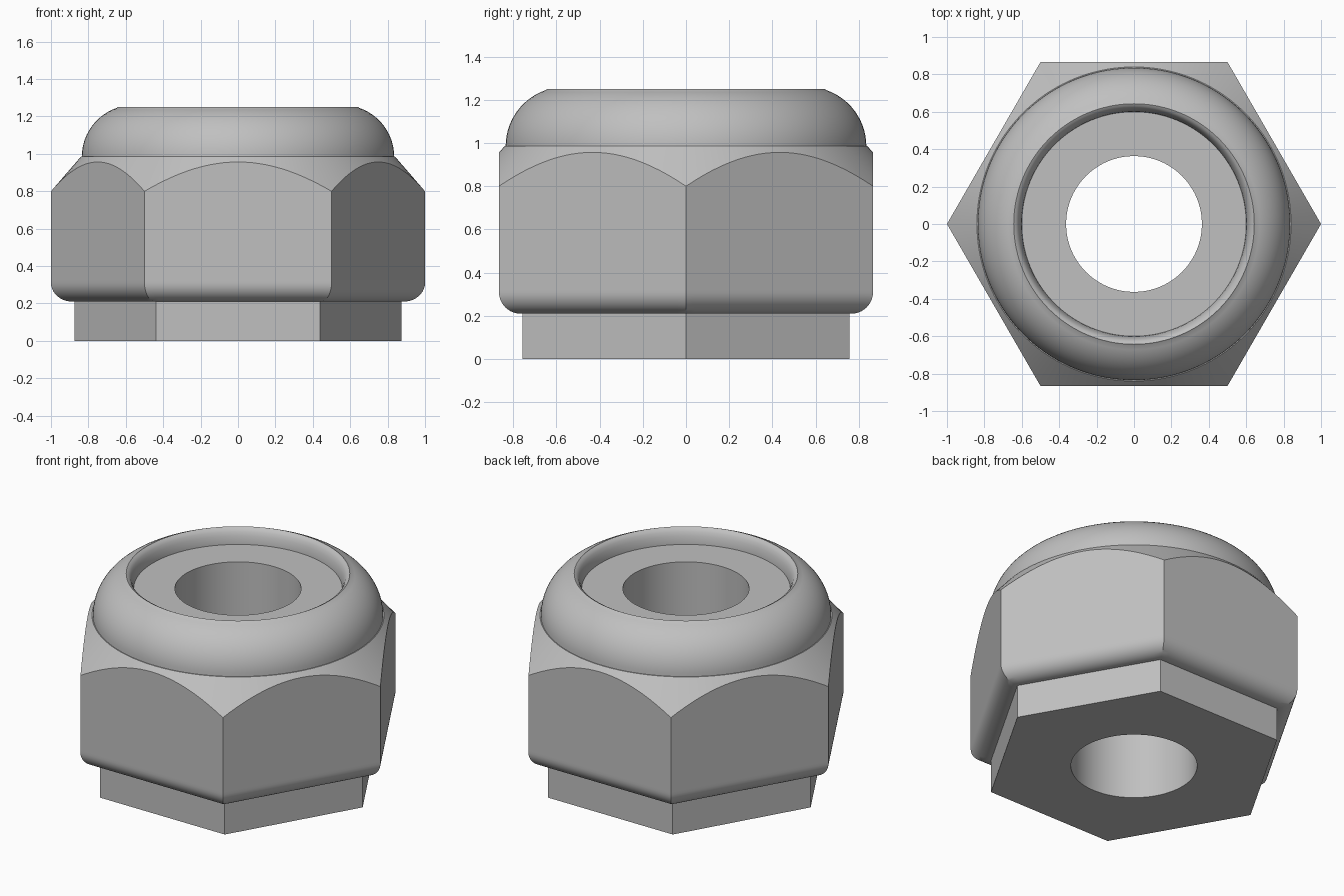
import bpy, bmesh, math

if "Cube" in bpy.data.objects:
    bpy.data.objects.remove(bpy.data.objects["Cube"], do_unlink=True)

SEGMENTS = 144          # divisible by 6, so every hexagon corner gets a vertex
HOLE = 0.363            # bore radius
FLAT = math.sqrt(3) / 2  # centre to flat of the main hexagon
SHOULDER = 0.985        # height where the crown meets the body

steel = bpy.data.materials.new("grey steel")
colour = (0.527, 0.527, 0.527, 1.0)
steel.diffuse_color = colour
steel.use_nodes = True
steel.node_tree.nodes["Principled BSDF"].inputs["Base Color"].default_value = colour


def hex_radius(apothem, angle):
    """Distance from the axis to a hexagon with corners on the x axis."""
    return apothem / math.cos(angle % (math.pi / 3) - math.pi / 6)


def circle(r, z):
    return lambda angle: (r, z)


def hexagon(apothem, z):
    return lambda angle: (hex_radius(apothem, angle), z)


def chamfer(angle):
    """Curve where the conical chamfer cuts the hexagon sides."""
    r = hex_radius(FLAT, angle)
    return r, 0.80 + (1 - r) * 1.17


def loft(name, rings):
    """Closed ring solid through a loop of cross-section outlines."""
    bm = bmesh.new()
    loops = []
    for ring in rings:
        loop = []
        for i in range(SEGMENTS):
            a = 2 * math.pi * i / SEGMENTS
            r, z = ring(a)
            loop.append(bm.verts.new((r * math.cos(a), r * math.sin(a), z)))
        loops.append(loop)
    for k, lower in enumerate(loops):
        upper = loops[(k + 1) % len(loops)]
        for i in range(SEGMENTS):
            j = (i + 1) % SEGMENTS
            bm.faces.new((lower[i], lower[j], upper[j], upper[i]))
    bmesh.ops.recalc_face_normals(bm, faces=bm.faces)
    mesh = bpy.data.meshes.new(name)
    bm.to_mesh(mesh)
    bm.free()
    mesh.materials.append(steel)
    obj = bpy.data.objects.new(name, mesh)
    bpy.context.collection.objects.link(obj)
    bpy.ops.object.select_all(action='DESELECT')
    obj.select_set(True)
    bpy.context.view_layer.objects.active = obj
    bpy.ops.object.shade_smooth_by_angle(angle=math.radians(30))
    return obj


# Hexagonal body: base collar, rounded lower edge, flats and conical chamfer
fillet = 0.10
rounded = []
for k in range(11):
    t = math.pi / 2 * k / 10
    rounded.append(hexagon(FLAT - fillet + fillet * math.sin(t),
                           0.21 + fillet * (1 - math.cos(t))))
loft("hex_body",
     [circle(HOLE, 0), hexagon(0.758, 0), hexagon(0.758, 0.21)]
     + rounded
     + [hexagon(FLAT, 0.325), chamfer, circle(0.84, SHOULDER), circle(HOLE, SHOULDER)])

# Domed crown that rolls over into the recess
arc = 0.275
dome = []
for k in range(15):
    t = math.radians(71) * k / 14
    dome.append(circle(0.835 - arc + arc * math.cos(t), SHOULDER + arc * math.sin(t)))
lip = [(0.643, 1.25), (0.63, 1.243), (0.618, 1.228), (0.609, 1.205), (0.603, 1.18), (0.60, 1.155)]
loft("crown", dome + [circle(r, z) for r, z in lip] + [circle(0.60, SHOULDER)])

# Flat locking insert inside the crown
loft("locking_insert",
     [circle(HOLE, SHOULDER), circle(0.60, SHOULDER), circle(0.60, 1.155), circle(HOLE, 1.155)])
